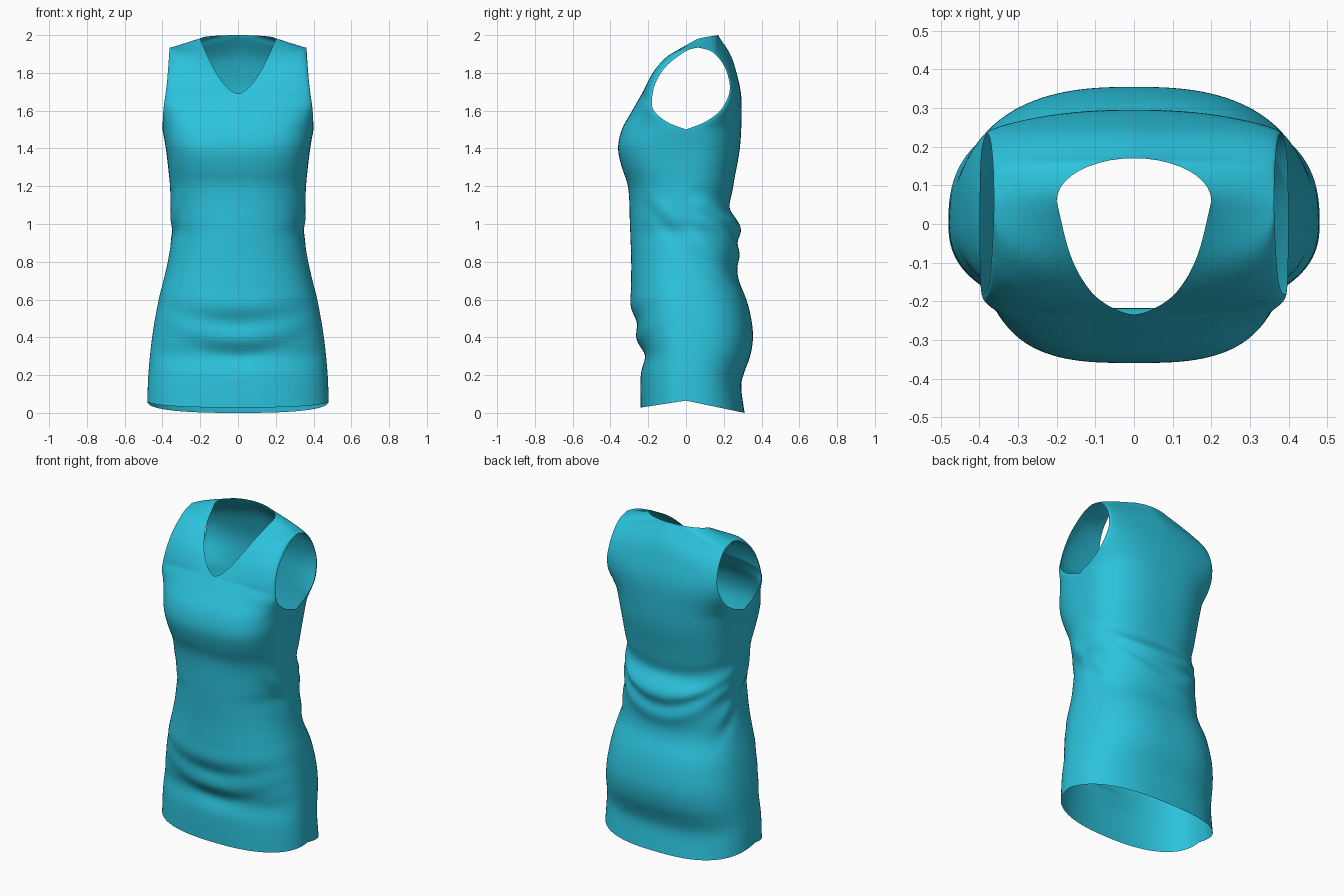
import bpy, bmesh, math

if "Cube" in bpy.data.objects:
    bpy.data.objects.remove(bpy.data.objects["Cube"])

def curve(keys):
    """Smooth interpolation through (position, value) keys."""
    xs = [k[0] for k in keys]
    ys = [k[1] for k in keys]
    m = []
    for i in range(len(xs)):
        a, b = max(i - 1, 0), min(i + 1, len(xs) - 1)
        m.append((ys[b] - ys[a]) / (xs[b] - xs[a]))

    def f(x):
        x = min(max(x, xs[0]), xs[-1])
        i = 0
        while i < len(xs) - 2 and x > xs[i + 1]:
            i += 1
        h = xs[i + 1] - xs[i]
        t = (x - xs[i]) / h
        return ((2*t**3 - 3*t*t + 1) * ys[i] + (t**3 - 2*t*t + t) * h * m[i]
                + (3*t*t - 2*t**3) * ys[i + 1] + (t**3 - t*t) * h * m[i + 1])
    return f

# Silhouette profiles over height
front_y = curve([(0, -.24), (.2, -.24), (.3, -.226), (.38, -.25), (.6, -.288), (.8, -.29),
                 (1.0, -.297), (1.2, -.307), (1.3, -.34), (1.4, -.36), (1.5, -.34),
                 (1.6, -.285), (1.7, -.228), (1.8, -.17), (1.9, -.075), (1.98, .06)])
back_y = curve([(0, .31), (.15, .292), (.22, .31), (.3, .34), (.4, .355), (.5, .345),
                (.6, .32), (.7, .28), (.77, .27), (.88, .28), (1.0, .278), (1.08, .237),
                (1.2, .25), (1.4, .285), (1.6, .295), (1.7, .29), (1.8, .268), (1.9, .235), (2.0, .17)])
half_w = curve([(.06, .48), (.2, .475), (.4, .455), (.6, .42), (.7, .395), (.8, .372), (.9, .356),
                (.97, .346), (1.02, .355), (1.2, .36), (1.3, .37), (1.4, .382), (1.5, .4)])
# Squareness of the cross-section
square_f = curve([(0, 2.4), (.6, 2.3), (1.1, 2.4), (1.4, 3.1), (1.5, 3.0)])
square_b = curve([(0, 2.6), (.5, 2.6), (1.0, 2.4), (1.5, 2.6)])
square_top_f = curve([(0, 3.0), (.4, 2.4), (1, 2)])
square_top_b = curve([(0, 2.6), (.4, 2.4), (1, 2)])

# Armhole edge, armpit to shoulder
def even(vals):
    return curve([(i / (len(vals) - 1), v) for i, v in enumerate(vals)])
arm_fy = even([0, -.1, -.17, -.18, -.16, -.1, 0, .065])
arm_by = even([0, .1, .18, .225, .23, .2, .14, .065])
arm_fz = even([1.5, 1.54, 1.6, 1.66, 1.75, 1.84, 1.915, 1.935])
arm_bz = even([1.5, 1.54, 1.6, 1.68, 1.75, 1.84, 1.91, 1.935])
arm_x = curve([(1.5, .4), (1.6, .395), (1.75, .376), (1.935, .362)])

def bell(d, w):
    return math.exp(-(d / w) ** 2)

def folds(x, y, z, front):
    """Soft cloth wrinkles, as outward offset."""
    ax = abs(x)
    if front:
        d = .010 * bell(z - (.57 + .3*x*x), .05) - .012 * bell(z - (.48 + .5*x*x), .035)
        d += .012 * bell(z - (.39 + .6*x*x), .04) - .012 * bell(z - (.30 + .9*x*x), .04)
        d *= bell(ax, .27)
    else:
        d = .012 * bell(z - (.97 + .9*x*x), .035) - .012 * bell(z - (.90 + 1.3*x*x), .03)
        d += .010 * bell(z - (.83 + 1.6*x*x), .04) - .008 * bell(z - (1.09 + .6*x*x), .035)
    side = min(max((ax - .24) / .1, 0), 1)
    d += side * bell(y, .2) * (.012 * bell(z - (.97 - .9*y), .04) - .012 * bell(z - (.88 - .9*y), .04))
    return d

COLS, LOW, UP = 36, 90, 50

def row_ends(i, front):
    """Inner point, outer point, squareness and height blend of one row."""
    if i <= LOW:
        s = i / LOW
        za = (.028 if front else 0) * (1 - s) + 1.5 * s
        zb = .065 * (1 - s) + 1.5 * s
        ya = (front_y if front else back_y)(za)
        return (0, ya, za), (half_w(zb), 0, zb), (square_f if front else square_b)(za), 0
    v = (i - LOW) / UP
    if front:
        if v <= .4:
            xa, za = 0, 1.5 + .19 * v / .4
        else:
            q = (v - .4) / .6
            xa, za = .2 * q, 1.69 + .29 * q ** 1.75
        zb = arm_fz(v)
        return (xa, front_y(za), za), (arm_x(zb), arm_fy(v), zb), square_top_f(v), v
    if v <= .8:
        xa, za = 0, 1.5 + .5 * v / .8
        ya = back_y(za)
    else:
        q = (v - .8) / .2
        xa, ya = .2 * math.sin(q * math.pi / 2), .06 + .11 * math.cos(q * math.pi / 2)
        za = 2 - .02 * q * q
    zb = arm_bz(v)
    return (xa, ya, za), (arm_x(zb), arm_by(v), zb), square_top_b(v), v

def add_panel(bm, front, sign):
    """Quarter of the dress: centre line to side seam, hem to shoulder."""
    grid = []
    for i in range(LOW + UP + 1):
        a, b, n, v = row_ends(i, front)
        row = []
        for j in range(COLS + 1):
            t = j / COLS * math.pi / 2
            c, s = max(math.cos(t), 0), math.sin(t)
            if j == COLS:
                c = 0
            r = (c ** n + s ** n) ** (-1 / n)
            sx, sy = s * r, c * r
            x = a[0] + (b[0] - a[0]) * sx
            y = b[1] + (a[1] - b[1]) * sy
            z = b[2] + (a[2] - b[2]) * (sy * (1 - v) + (1 - sx) * v)
            if z < 1.4:
                # fade so front and back agree on the side seam
                d = folds(x, y, z, front) * (1 if c > .3 else c / .3)
                l = math.hypot(x, y)
                x, y = x + d * x / l, y + d * y / l
            row.append(bm.verts.new((sign * x, y, z)))
        grid.append(row)
    flip = (sign > 0) != front
    for i in range(LOW + UP):
        for j in range(COLS):
            q = [grid[i][j], grid[i][j+1], grid[i+1][j+1], grid[i+1][j]]
            bm.faces.new(q[::-1] if flip else q)

# Sew the four panels together
bm = bmesh.new()
for front in (True, False):
    for sign in (1, -1):
        add_panel(bm, front, sign)
bmesh.ops.remove_doubles(bm, verts=bm.verts, dist=.0004)
# Relax the cloth, leaving the hems in place
inner = [v for v in bm.verts if not v.is_boundary]
for _ in range(4):
    bmesh.ops.smooth_vert(bm, verts=inner, factor=.5, use_axis_x=True, use_axis_y=True, use_axis_z=True)
mesh = bpy.data.meshes.new("dress")
bm.to_mesh(mesh)
bm.free()
for p in mesh.polygons:
    p.use_smooth = True

dress = bpy.data.objects.new("dress", mesh)
bpy.context.collection.objects.link(dress)
fabric = bpy.data.materials.new("turquoise_fabric")
fabric.diffuse_color = (.025, .55, .73, 1)
fabric.use_nodes = True
fabric.node_tree.nodes["Principled BSDF"].inputs["Base Color"].default_value = fabric.diffuse_color
mesh.materials.append(fabric)
